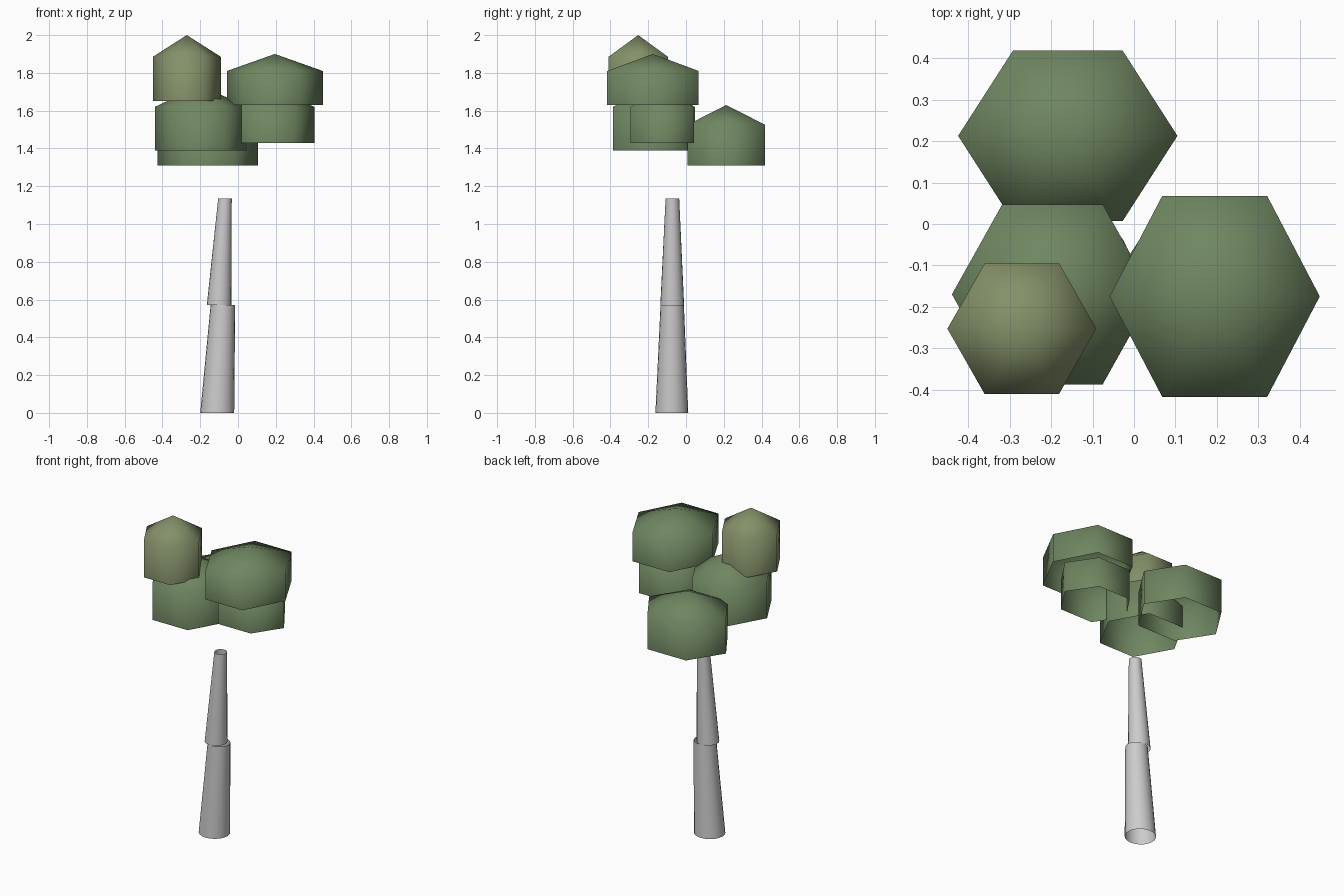
import bpy, bmesh
from math import cos, sin, tau

if "Cube" in bpy.data.objects:
    bpy.data.objects.remove(bpy.data.objects["Cube"])


def material(name, rgb):
    mat = bpy.data.materials.new(name)
    mat.diffuse_color = (*rgb, 1)
    mat.use_nodes = True
    mat.node_tree.nodes["Principled BSDF"].inputs["Base Color"].default_value = mat.diffuse_color
    return mat


def loft(name, sides, rings, apex=None, mat=None):
    """Skin of elliptical rings (x, y, z, rx, ry), open below, optional peak."""
    bm = bmesh.new()
    loops = []
    for x, y, z, rx, ry in rings:
        loops.append([bm.verts.new((x + rx * cos(tau * i / sides),
                                    y + ry * sin(tau * i / sides), z))
                      for i in range(sides)])
    for low, high in zip(loops, loops[1:]):
        for i in range(sides):
            j = (i + 1) % sides
            bm.faces.new((low[i], low[j], high[j], high[i]))
    if apex:
        tip = bm.verts.new(apex)
        for i in range(sides):
            bm.faces.new((loops[-1][i], loops[-1][(i + 1) % sides], tip))
    for f in bm.faces:
        f.smooth = True
    mesh = bpy.data.meshes.new(name)
    bm.to_mesh(mesh)
    bm.free()
    if mat:
        mesh.materials.append(mat)
    obj = bpy.data.objects.new(name, mesh)
    bpy.context.collection.objects.link(obj)
    return obj


# Trunk: two leaning, tapered open tubes
loft("lower_trunk", 20, [(-0.11, -0.075, 0, 0.09, 0.087),
                         (-0.08, -0.073, 0.57, 0.065, 0.062)])
loft("upper_trunk", 20, [(-0.10, -0.073, 0.57, 0.065, 0.063),
                         (-0.069, -0.072, 1.135, 0.036, 0.036)])

# Foliage: six-sided clumps with a low peak and an open underside
green = material("leaf_green", (0.16, 0.24, 0.12))
olive = material("leaf_olive", (0.23, 0.28, 0.14))
clumps = [  # name, x, y, rx, ry, bottom, rim, peak, material
    ("back_leaf_clump", -0.16, 0.213, 0.265, 0.238, 1.31, 1.525, 1.63, green),
    ("left_leaf_clump", -0.197, -0.17, 0.243, 0.251, 1.388, 1.62, 1.735, green),
    ("right_leaf_clump", 0.18, -0.125, 0.225, 0.194, 1.43, 1.62, 1.715, green),
    ("upper_right_leaf_clump", 0.195, -0.175, 0.254, 0.28, 1.63, 1.81, 1.90, green),
    ("top_leaf_clump", -0.271, -0.253, 0.18, 0.182, 1.65, 1.885, 2.0, olive),
]
for name, x, y, rx, ry, bottom, rim, peak, mat in clumps:
    loft(name, 6, [(x, y, bottom, rx, ry), (x, y, rim, rx, ry)],
         (x, y, peak), mat)
